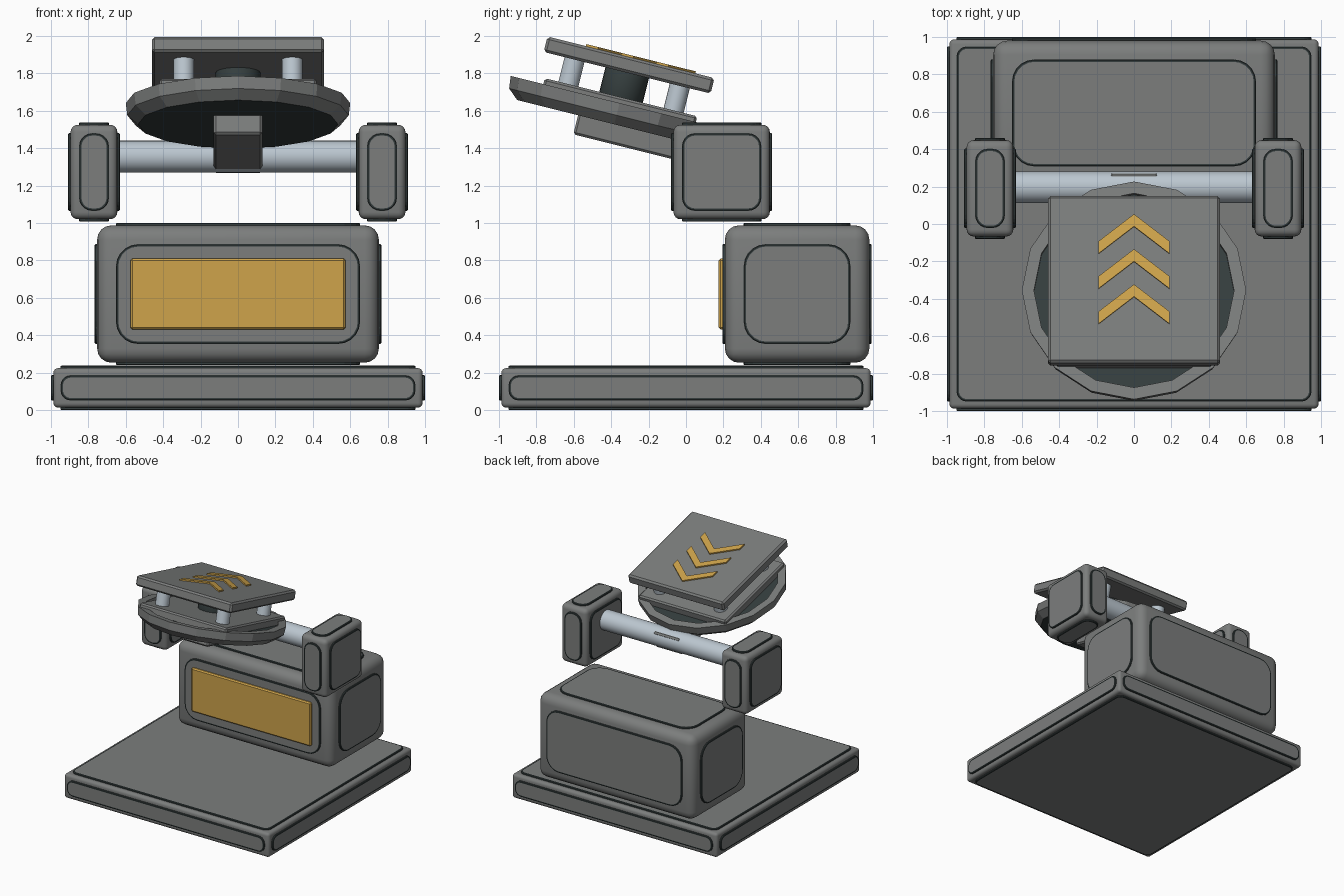
import bpy, bmesh, math
from mathutils import Matrix, Vector

if "Cube" in bpy.data.objects:
    bpy.data.objects.remove(bpy.data.objects["Cube"])


def material(name, rgb):
    m = bpy.data.materials.new(name)
    m.diffuse_color = (*rgb, 1)
    m.use_nodes = True
    m.node_tree.nodes["Principled BSDF"].inputs["Base Color"].default_value = m.diffuse_color
    return m


GREY = material("grey metal", (0.2, 0.207, 0.204))
DARK = material("dark rubber", (0.035, 0.048, 0.048))
STEEL = material("pale steel", (0.5, 0.57, 0.63))
GOLD = material("gold paint", (0.62, 0.37, 0.07))

# Tilted frame shared by every head part; its origin is the dish rim centre
HEAD = Matrix.Translation((0, -0.355, 1.641)) @ Matrix.Rotation(math.radians(-14), 4, 'X')


def finish(name, bm, mats, frame=None, angle=30):
    bmesh.ops.recalc_face_normals(bm, faces=bm.faces)
    me = bpy.data.meshes.new(name)
    bm.to_mesh(me)
    bm.free()
    for m in mats:
        me.materials.append(m)
    ob = bpy.data.objects.new(name, me)
    bpy.context.collection.objects.link(ob)
    if frame is not None:
        ob.matrix_world = frame
    if angle:
        bpy.ops.object.select_all(action='DESELECT')
        ob.select_set(True)
        bpy.context.view_layer.objects.active = ob
        bpy.ops.object.shade_smooth_by_angle(angle=math.radians(angle))
    return ob


def box(name, lo, hi, mat, bevel=0.0, segs=1, frame=None):
    lo, hi = Vector(lo), Vector(hi)
    bm = bmesh.new()
    bmesh.ops.create_cube(bm, size=1)
    bmesh.ops.scale(bm, vec=hi - lo, verts=bm.verts)
    bmesh.ops.translate(bm, vec=(lo + hi) / 2, verts=bm.verts)
    if bevel:
        bmesh.ops.bevel(bm, geom=bm.edges[:], offset=bevel, segments=segs,
                        profile=0.5, affect='EDGES')
    return finish(name, bm, [mat], frame, 40 if segs > 1 else 0)


def cylinder(name, r, depth, mat, frame, sides=24, bevel=0.0):
    bm = bmesh.new()
    bmesh.ops.create_cone(bm, cap_ends=True, segments=sides, radius1=r, radius2=r, depth=depth)
    if bevel:
        rims = [e for e in bm.edges if abs(e.verts[0].co.z - e.verts[1].co.z) < 1e-5]
        bmesh.ops.bevel(bm, geom=rims, offset=bevel, segments=2, profile=0.5, affect='EDGES')
    return finish(name, bm, [mat], frame)


def rounded_rect(a, b, r, n=5):
    pts = []
    for k, (sx, sy) in enumerate(((1, 1), (-1, 1), (-1, -1), (1, -1))):
        for i in range(n + 1):
            t = math.pi / 2 * (k + i / n)
            pts.append((sx * (a - r) + r * math.cos(t), sy * (b - r) + r * math.sin(t)))
    return pts


def panelled_box(name, lo, hi, bevel, margin, radius, proud=0.013, rim=0.013):
    """Rounded block with a raised, dark-rimmed panel on each of its six sides."""
    box(name + "_body", lo, hi, GREY, bevel, 4)
    lo, hi = Vector(lo), Vector(hi)
    c, h = (lo + hi) / 2, (hi - lo) / 2
    bm = bmesh.new()
    for ax in range(3):
        u, v = (ax + 1) % 3, (ax + 2) % 3
        a, b = h[u] - margin, h[v] - margin
        r = min(radius, min(a, b) * 0.92)
        for s in (-1, 1):
            loops = []
            for inset, out in ((0, -0.01), (0, proud - 0.004), (rim * 0.4, proud), (rim, proud)):
                loop = []
                for p, q in rounded_rect(a - inset, b - inset, r - inset):
                    co = c.copy()
                    co[ax] += s * (h[ax] + out)
                    co[u] += p
                    co[v] += q
                    loop.append(bm.verts.new(co))
                loops.append(loop)
            n = len(loops[0])
            for l0, l1 in zip(loops, loops[1:]):
                for i in range(n):
                    j = (i + 1) % n
                    bm.faces.new((l0[i], l0[j], l1[j], l1[i])).material_index = 1
            bm.faces.new(loops[0]).material_index = 1
            bm.faces.new(loops[-1])
    finish(name + "_panels", bm, [GREY, DARK], None, 0)


# Base slab, housing and the two side brackets
panelled_box("base", (-0.987, -0.987, 0.013), (0.987, 0.987, 0.224), 0.025, 0.038, 0.055)
panelled_box("housing", (-0.753, 0.208, 0.253), (0.753, 0.98, 0.987), 0.075, 0.1, 0.12)
for side, x0, x1 in (("left", -0.895, -0.645), ("right", 0.645, 0.895)):
    panelled_box(side + "_bracket", (x0, -0.067, 1.02), (x1, 0.448, 1.525), 0.038, 0.045, 0.07)

# Front display plate
box("display", (-0.575, 0.175, 0.43), (0.575, 0.21, 0.81), GOLD, 0.01)

# Cross rod between brackets
cylinder("cross_rod", 0.085, 1.32, STEEL,
         Matrix.Translation((0, 0.197, 1.355)) @ Matrix.Rotation(math.pi / 2, 4, 'Y'), 32)

# Arm carrying the dish
box("arm", (-0.13, -0.2, -0.222), (0.13, 0.665, -0.07), GREY, 0.012, frame=HEAD)

# Sixteen-sided dish: lathe profile of (radius, height), dark floor and underside
SIDES = 16
profile = [(0.535, -0.03), (0.535, 0.0), (0.6, 0.0), (0.592, -0.067), (0.535, -0.117)]
bm = bmesh.new()
rings = [[bm.verts.new((r * math.cos(2 * math.pi * i / SIDES),
                        r * math.sin(2 * math.pi * i / SIDES), z)) for i in range(SIDES)]
         for r, z in profile]
for r0, r1 in zip(rings, rings[1:]):
    for i in range(SIDES):
        j = (i + 1) % SIDES
        bm.faces.new((r0[i], r0[j], r1[j], r1[i]))
for ring in (rings[0], rings[-1]):
    bm.faces.new(ring).material_index = 1
finish("dish", bm, [GREY, DARK], HEAD, 0)

# Lower plate, posts, centre hub and top plate
box("lower_plate", (-0.42, -0.42, -0.05), (0.42, 0.42, 0.032), GREY, 0.012, frame=HEAD)
for i, (sx, sy) in enumerate(((1, 1), (-1, 1), (-1, -1), (1, -1))):
    cylinder(f"post_{i + 1}", 0.055, 0.16, STEEL,
             HEAD @ Matrix.Translation((sx * 0.29, sy * 0.29, 0.1)))
cylinder("hub", 0.12, 0.16, DARK, HEAD @ Matrix.Translation((0, 0, 0.1)), 24, 0.015)
box("top_plate", (-0.46, -0.46, 0.167), (0.46, 0.46, 0.252), GREY, 0.014, frame=HEAD)

# Three raised chevrons on the top plate
bm = bmesh.new()
for apex in (0.355, 0.162, -0.032):
    outline = [(0, 0), (0.19, -0.15), (0.19, -0.217), (0, -0.067), (-0.19, -0.217), (-0.19, -0.15)]
    low, top = ([bm.verts.new((x, apex + y, z)) for x, y in outline] for z in (0.25, 0.263))
    for ring in (low, top):
        # split down the middle so each arm is a clean quad
        bm.faces.new((ring[0], ring[1], ring[2], ring[3]))
        bm.faces.new((ring[0], ring[3], ring[4], ring[5]))
    for i in range(6):
        j = (i + 1) % 6
        bm.faces.new((low[i], low[j], top[j], top[i]))
finish("chevrons", bm, [GOLD], HEAD, 0)
